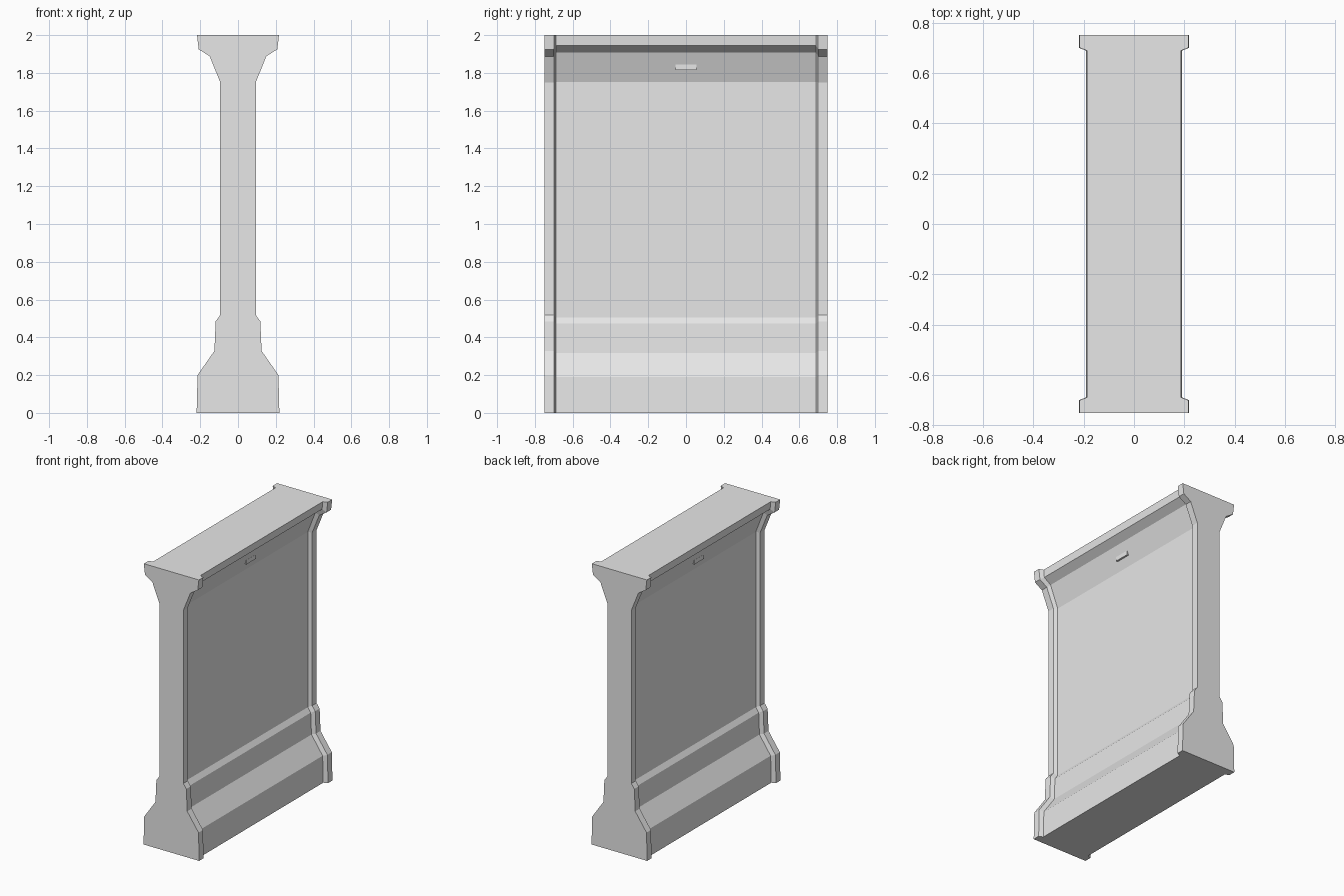
import bpy
import bmesh

cube = bpy.data.objects.get("Cube")
if cube:
    bpy.data.objects.remove(cube, do_unlink=True)

grey = bpy.data.materials.new("concrete grey")
grey.use_nodes = True
color = (0.8, 0.8, 0.8, 1)
grey.diffuse_color = color
grey.node_tree.nodes["Principled BSDF"].inputs["Base Color"].default_value = color

# Half profiles (x, z) of the end frames and of the recessed wall
FRAME = [(0.219, 0), (0.214, 0.2), (0.125, 0.328), (0.118, 0.485), (0.094, 0.518),
         (0.094, 1.75), (0.15, 1.888), (0.208, 1.925), (0.217, 2)]
WALL = [(0.19, 0), (0.185, 0.19), (0.097, 0.318), (0.091, 0.472), (0.068, 0.505),
        (0.068, 1.753), (0.128, 1.908), (0.181, 1.945), (0.186, 2)]


def loft(name, sections):
    """Skin mirrored half profiles placed along y, closed with end caps."""
    bm = bmesh.new()
    rings = []
    for y, half in sections:
        outline = half + [(-x, z) for x, z in reversed(half)]
        rings.append([bm.verts.new((x, y, z)) for x, z in outline])
    for a, b in zip(rings, rings[1:]):
        for i in range(len(a)):
            j = (i + 1) % len(a)
            bm.faces.new((a[i], a[j], b[j], b[i]))
    bm.faces.new(rings[0])
    bm.faces.new(rings[-1])
    bmesh.ops.recalc_face_normals(bm, faces=bm.faces)
    mesh = bpy.data.meshes.new(name)
    bm.to_mesh(mesh)
    bm.free()
    mesh.materials.append(grey)
    obj = bpy.data.objects.new(name, mesh)
    bpy.context.collection.objects.link(obj)
    return obj


# Barrier body: end frames with a bevelled step down to the wall
loft("barrier_body", [(-0.75, FRAME), (-0.7, FRAME), (-0.688, WALL),
                      (0.688, WALL), (0.7, FRAME), (0.75, FRAME)])

# Small ledge on each upper slope
for side, x in (("left", 0.09), ("right", -0.09)):
    bpy.ops.mesh.primitive_cube_add(size=1, location=(x, 0, 1.83))
    ledge = bpy.context.object
    ledge.name = side + "_ledge"
    ledge.scale = (0.03, 0.11, 0.03)
    ledge.data.materials.append(grey)
